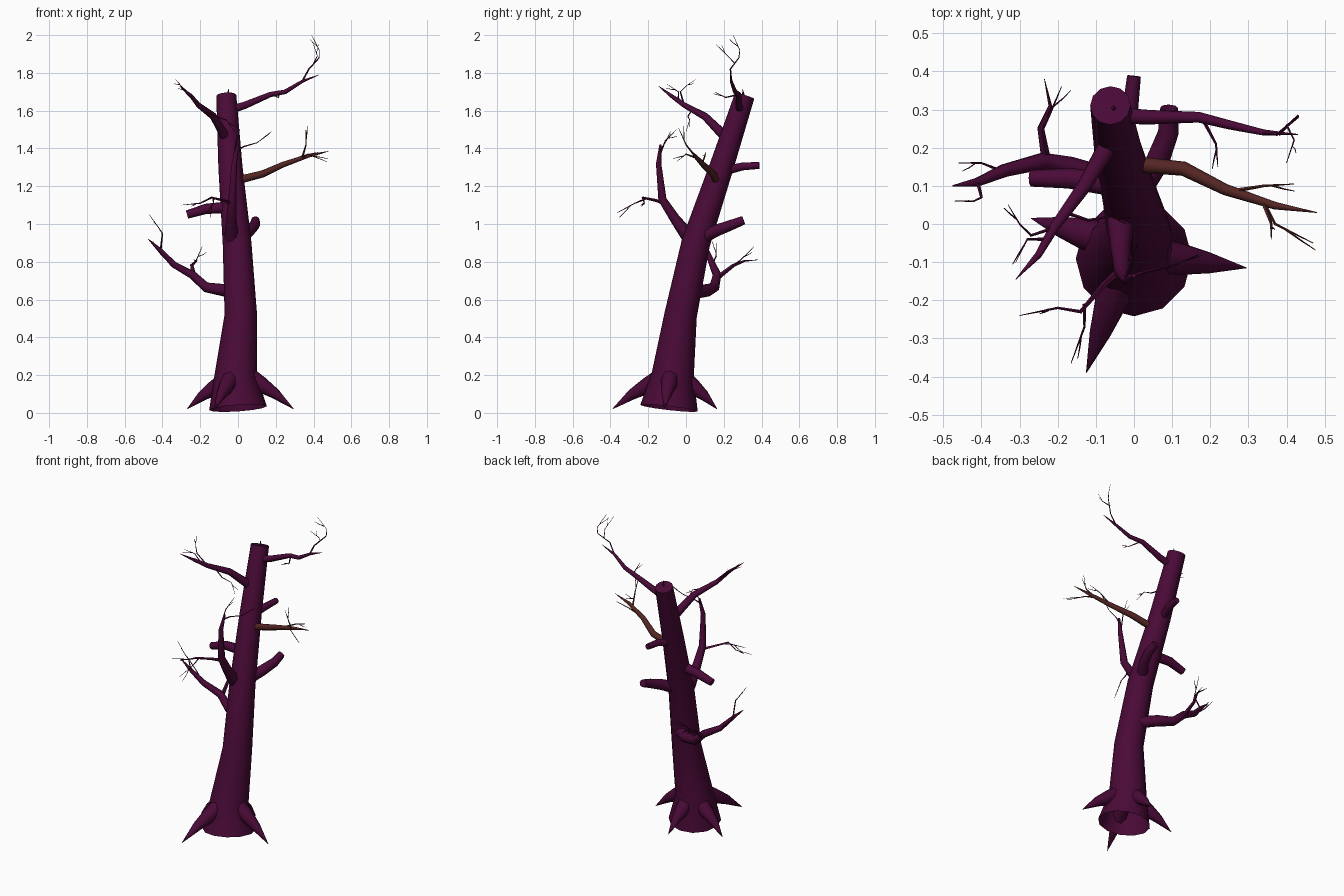
import bpy, bmesh, math, random
from mathutils import Vector, Quaternion

random.seed(4)


def material(name, rgb):
    m = bpy.data.materials.new(name)
    m.diffuse_color = (*rgb, 1)
    return m


PURPLE = material("purple bark", (0.068, 0.003, 0.038))
BROWN = material("brown bark", (0.088, 0.019, 0.017))


def tube(name, pts, radii, sides=8, mat=PURPLE, cap_start=True):
    """Tapered tube along a path; radii is a list or a (start, end) pair."""
    pts = [Vector(p) for p in pts]
    n = len(pts)
    if len(radii) != n:
        a, b = radii[0], radii[-1]
        radii = [a + (b - a) * i / (n - 1) for i in range(n)]
    bm = bmesh.new()
    rings, prev, side = [], None, None
    for i, p in enumerate(pts):
        t = (pts[min(i + 1, n - 1)] - pts[max(i - 1, 0)]).normalized()
        if prev is None:
            ref = Vector((1, 0, 0)) if abs(t.x) < 0.8 else Vector((0, 0, 1))
            side = (ref - t * ref.dot(t)).normalized()
        else:
            side = prev.rotation_difference(t) @ side
        prev = t
        rings.append([bm.verts.new(p + (Quaternion(t, 2 * math.pi * k / sides) @ side) * radii[i])
                      for k in range(sides)])
    for a, b in zip(rings, rings[1:]):
        for k in range(sides):
            j = (k + 1) % sides
            bm.faces.new((a[k], a[j], b[j], b[k]))
    bm.faces.new(rings[-1])
    if cap_start:
        bm.faces.new(rings[0][::-1])
    me = bpy.data.meshes.new(name)
    bm.to_mesh(me)
    bm.free()
    me.materials.append(mat)
    ob = bpy.data.objects.new(name, me)
    bpy.context.collection.objects.link(ob)
    bpy.context.view_layer.objects.active = ob
    ob.select_set(True)
    bpy.ops.object.shade_smooth_by_angle(angle=math.radians(62))
    ob.select_set(False)
    return ob


def twig(name, pts, r=0.005, mat=PURPLE):
    """Thin pointed twig with a short side fork."""
    tube(name, pts, (r, 0.001), 4, mat)
    a, b = Vector(pts[-2]), Vector(pts[-1])
    d = (b - a) * 0.55
    off = Vector([random.uniform(-1, 1) for _ in range(3)]).normalized() * d.length * 0.6
    s = a.lerp(b, 0.25)
    tube(name + "_fork", [s, s + d * 0.5 + off * 0.6, s + d + off], (r * 0.5, 0.001), 4, mat)


# Trunk, open at the bottom
tube("trunk",
     [(0, -0.09, 0.025), (-0.012, -0.07, 0.2), (0.015, -0.028, 0.52), (-0.005, 0.052, 0.9),
      (-0.04, 0.187, 1.3), (-0.062, 0.311, 1.68)],
     [0.153, 0.112, 0.086, 0.076, 0.064, 0.053], 12, cap_start=False)
tube("top_splinter", [(-0.055, 0.305, 1.67), (-0.05, 0.3, 1.715)], (0.009, 0.001), 4)

# Roots: spikes from the trunk foot that flare down to the ground
for name, base, tip in (("right_root", (0.04, -0.08, 0.21), (0.295, -0.115, 0.02)),
                        ("front_root", (-0.03, -0.12, 0.2), (-0.125, -0.39, 0.02)),
                        ("left_root", (-0.06, -0.045, 0.18), (-0.27, 0.015, 0.02)),
                        ("back_root", (-0.01, -0.02, 0.19), (0.01, 0.165, 0.02))):
    b, t = Vector(base), Vector(tip)
    tube(name, [b, b.lerp(t, 0.3), b.lerp(t, 0.62) + Vector((0, 0, 0.008)), t], [0.045, 0.044, 0.028, 0.001], 8)

# Broken stubs
tube("left_stub", [(-0.03, 0.1, 1.09), (-0.17, 0.12, 1.08), (-0.27, 0.12, 1.05)], (0.032, 0.022))
tube("right_stub", [(0, 0.07, 0.92), (0.06, 0.16, 0.965), (0.09, 0.24, 0.995), (0.092, 0.305, 1.02)], (0.036, 0.023))
tube("back_stub", [(-0.04, 0.2, 1.28), (-0.01, 0.3, 1.305), (0, 0.388, 1.31)], (0.024, 0.018))

# Upper right branch
tube("upper_right_branch", [(-0.05, 0.285, 1.6), (0.04, 0.28, 1.63), (0.17, 0.28, 1.685), (0.25, 0.26, 1.7),
                            (0.34, 0.24, 1.755), (0.43, 0.235, 1.79)], [0.022, 0.019, 0.014, 0.012, 0.008, 0.001])
twig("upper_right_twig_a", [(0.34, 0.24, 1.755), (0.375, 0.235, 1.82), (0.43, 0.28, 1.88),
                            (0.43, 0.285, 1.92), (0.39, 0.25, 2.0)])
twig("upper_right_twig_b", [(0.18, 0.275, 1.685), (0.215, 0.21, 1.67), (0.22, 0.15, 1.7)])
twig("upper_right_twig_c", [(0.4, 0.26, 1.85), (0.42, 0.22, 1.89), (0.4, 0.16, 1.95)], 0.003)

# Upper left branch
tube("upper_left_branch", [(-0.06, 0.22, 1.45), (-0.13, 0.1, 1.57), (-0.21, -0.01, 1.63),
                           (-0.25, -0.08, 1.68), (-0.31, -0.145, 1.73)], [0.028, 0.02, 0.014, 0.01, 0.001])
twig("upper_left_twig_a", [(-0.21, -0.01, 1.63), (-0.27, -0.03, 1.7), (-0.3, 0.0, 1.73), (-0.33, 0.05, 1.765)])
twig("upper_left_twig_b", [(-0.23, -0.04, 1.65), (-0.28, -0.04, 1.7), (-0.31, -0.1, 1.74)])
twig("upper_left_twig_c", [(-0.18, 0.03, 1.6), (-0.12, 0.01, 1.57), (-0.06, 0.02, 1.55), (-0.02, 0.0, 1.49)], 0.005)

# Brown branch
tube("brown_branch", [(-0.04, 0.17, 1.22), (0.02, 0.155, 1.237), (0.13, 0.145, 1.265), (0.24, 0.09, 1.315),
                      (0.37, 0.048, 1.36), (0.48, 0.03, 1.385)], [0.022, 0.021, 0.019, 0.015, 0.01, 0.001], 8, BROWN)
twig("brown_twig_a", [(0.25, 0.085, 1.32), (0.34, 0.1, 1.36), (0.42, 0.105, 1.38)], 0.006, BROWN)
twig("brown_twig_b", [(0.34, 0.055, 1.35), (0.36, 0.0, 1.42), (0.36, -0.04, 1.51)], 0.006, BROWN)
twig("brown_twig_c", [(0.34, 0.055, 1.35), (0.37, 0.0, 1.37), (0.47, -0.05, 1.33)], 0.006, BROWN)

# Lower left branch
tube("lower_left_branch", [(0, 0.05, 0.64), (-0.08, 0.12, 0.65), (-0.17, 0.15, 0.665), (-0.24, 0.165, 0.73),
                           (-0.34, 0.14, 0.785), (-0.41, 0.11, 0.86), (-0.475, 0.1, 0.92)],
     [0.036, 0.033, 0.028, 0.023, 0.018, 0.012, 0.002])
tube("lower_left_side_branch", [(-0.23, 0.16, 0.71), (-0.245, 0.25, 0.78), (-0.22, 0.31, 0.805), (-0.235, 0.38, 0.81)],
     (0.014, 0.001), 5)
twig("lower_left_twig_a", [(-0.41, 0.11, 0.86), (-0.4, 0.07, 0.95), (-0.42, 0.06, 0.98), (-0.47, 0.06, 1.05)])
twig("lower_left_twig_b", [(-0.35, 0.14, 0.79), (-0.4, 0.16, 0.83), (-0.46, 0.16, 0.9)], 0.005)
twig("lower_left_twig_c", [(-0.24, 0.25, 0.78), (-0.22, 0.29, 0.81), (-0.19, 0.36, 0.88)], 0.005)

# Front branch
tube("front_branch", [(-0.03, 0.06, 0.86), (-0.035, 0, 0.95), (-0.035, -0.06, 1.03), (-0.03, -0.125, 1.13),
                      (-0.02, -0.145, 1.32), (0, -0.135, 1.42)], [0.04, 0.036, 0.027, 0.022, 0.014, 0.006])
twig("front_twig_a", [(-0.005, -0.138, 1.39), (0.03, -0.125, 1.41), (0.1, -0.11, 1.43), (0.17, -0.08, 1.48)])
twig("front_twig_b", [(-0.03, -0.115, 1.11), (-0.08, -0.16, 1.125), (-0.14, -0.23, 1.14),
                      (-0.2, -0.22, 1.11), (-0.3, -0.24, 1.1)], 0.01)
twig("front_twig_c", [(-0.13, -0.21, 1.135), (-0.13, -0.27, 1.11), (-0.165, -0.365, 1.06)], 0.005)
twig("front_twig_d", [(-0.02, -0.14, 1.36), (-0.01, -0.11, 1.44), (0.01, -0.05, 1.5)], 0.005)
